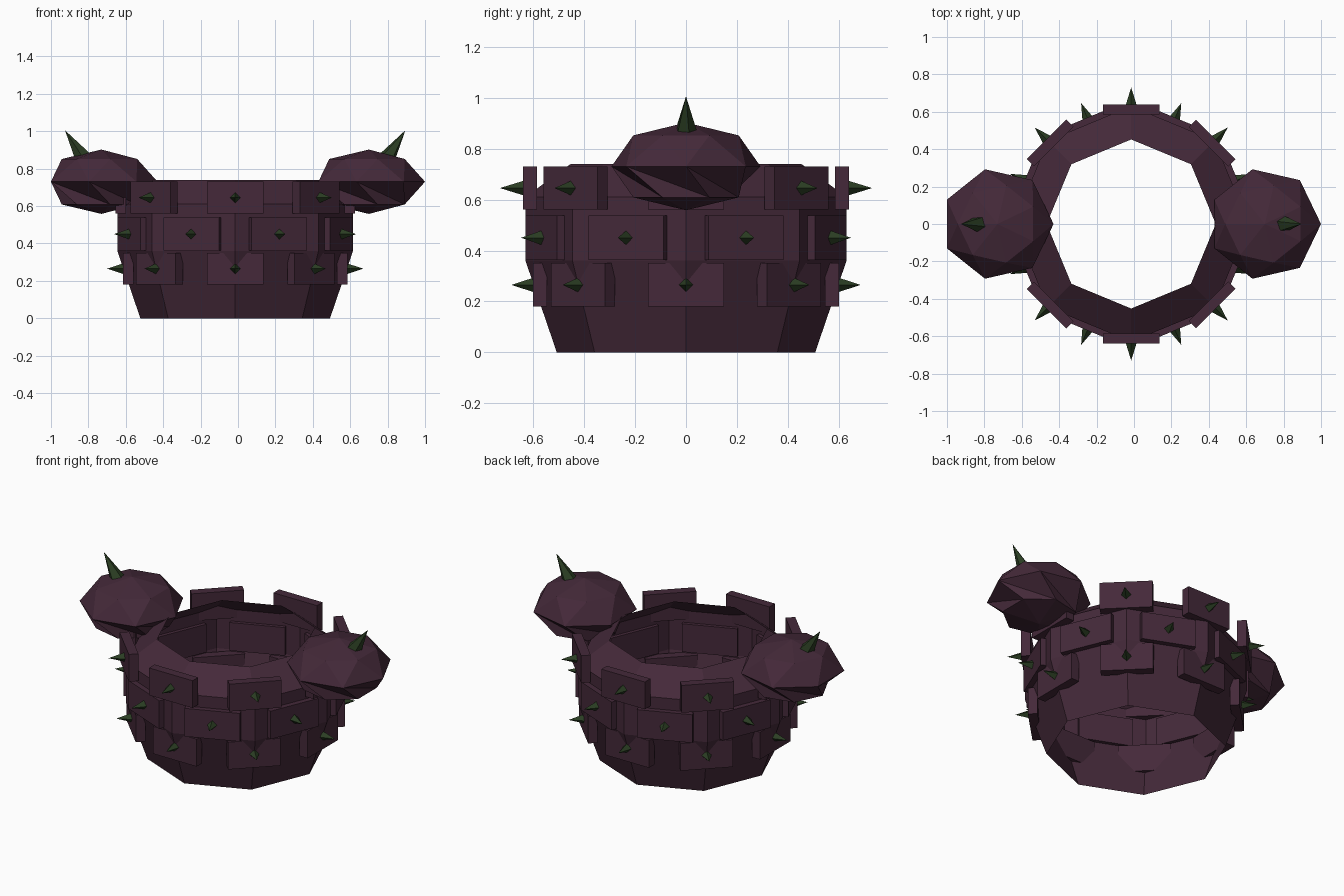
import bpy, math
from mathutils import Vector, Matrix

if "Cube" in bpy.data.objects:
    bpy.data.objects.remove(bpy.data.objects["Cube"])

CX = -0.015  # the shell axis sits slightly off the bounding-box centre


def material(name, rgb):
    m = bpy.data.materials.new(name)
    m.diffuse_color = (*rgb, 1.0)
    m.use_nodes = True
    m.node_tree.nodes["Principled BSDF"].inputs["Base Color"].default_value = m.diffuse_color
    return m


PURPLE = material("dark purple", (0.058, 0.022, 0.041))
GREEN = material("dark green", (0.024, 0.048, 0.017))


def make(name, verts, faces, mat):
    me = bpy.data.meshes.new(name)
    me.from_pydata([tuple(v) for v in verts], [], faces)
    me.update()
    me.materials.append(mat)
    ob = bpy.data.objects.new(name, me)
    bpy.context.collection.objects.link(ob)
    return ob


def ring(r, z, n, phase=0.0):
    step = 2 * math.pi / n
    return [Vector((r * math.cos((i + phase) * step), r * math.sin((i + phase) * step), z))
            for i in range(n)]


def spike(name, base, tip, r, sides):
    axis = Vector(tip) - Vector(base)
    rot = axis.to_track_quat('Z', 'Y')
    verts = [Vector(base) + rot @ v for v in ring(r, 0, sides)] + [Vector(tip)]
    faces = [(i, (i + 1) % sides, sides) for i in range(sides)]
    faces.append(tuple(reversed(range(sides))))
    return make(name, verts, faces, GREEN)


def plate(name, angle, r_out, z, width, height, depth=0.055):
    rot = Matrix.Rotation(angle, 4, 'Z')
    verts = [rot @ Vector((x, y, zz)) + Vector((CX, 0, 0))
             for x in (r_out - depth, r_out)
             for y in (-width / 2, width / 2)
             for zz in (z - height / 2, z + height / 2)]
    faces = [(0, 1, 3, 2), (4, 6, 7, 5), (0, 4, 5, 1),
             (2, 3, 7, 6), (0, 2, 6, 4), (1, 5, 7, 3)]
    return make(name, verts, faces, PURPLE)


# Open eight-sided body shell
profile = [(0.507, 0.0), (0.63, 0.36), (0.63, 0.61), (0.452, 0.74)]
verts, faces = [], []
for r, z in profile:
    verts += [v + Vector((CX, 0, 0)) for v in ring(r, z, 8)]
for k in range(len(profile) - 1):
    for i in range(8):
        j = (i + 1) % 8
        faces.append((k * 8 + i, k * 8 + j, k * 8 + 8 + j, k * 8 + 8 + i))
make("body_shell", verts, faces, PURPLE)

# Three staggered rows of plates, each with a spike:
# radius, height centre, width, plate height, angle phase, spike tip radius
rows = [(0.60, 0.265, 0.30, 0.17, 0.0, 0.685),
        (0.615, 0.45, 0.32, 0.175, 0.5, 0.70),
        (0.64, 0.645, 0.30, 0.17, 0.0, 0.73)]
for n, (r, z, w, h, phase, tip) in enumerate(rows, 1):
    for i in range(8):
        a = (i + phase) * math.pi / 4
        plate(f"plate_row{n}_{i + 1}", a, r, z, w, h)
        d = Vector((math.cos(a), math.sin(a), 0))
        c = Vector((CX, 0, z))
        spike(f"plate_spike_row{n}_{i + 1}", c + d * (r - 0.01), c + d * tip, 0.031, 4)


# Flattened seven-sided shoulder balls with staggered rings
def shoulder(name, cx):
    n, R, H = 7, 0.30, 0.172
    s = math.sqrt(0.5)
    c = Vector((cx, 0, 0.73))
    verts = [Vector((0, 0, H))] + ring(R * s, H * s, n, 0.5) + ring(R, 0, n) \
        + ring(R * s, -H * s, n, 0.5) + [Vector((0, 0, -H))]
    t, e, b, last = 1, 1 + n, 1 + 2 * n, 1 + 3 * n
    faces = []
    for i in range(n):
        j = (i + 1) % n
        faces += [(0, t + i, t + j), (last, b + j, b + i),
                  (t + i, e + i, e + j), (t + i, e + j, t + j),
                  # twisted lower band
                  (e + i, b + j, e + j), (e + i, b + i, b + j)]
    return make(name, [v + c for v in verts], faces, PURPLE)


for side, label in ((-1, "left"), (1, "right")):
    shoulder(f"shoulder_{label}", CX + side * 0.715)
    spike(f"shoulder_spike_{label}",
          (CX + side * 0.805, 0, 0.845), (CX + side * 0.91, 0, 1.005), 0.05, 5)
